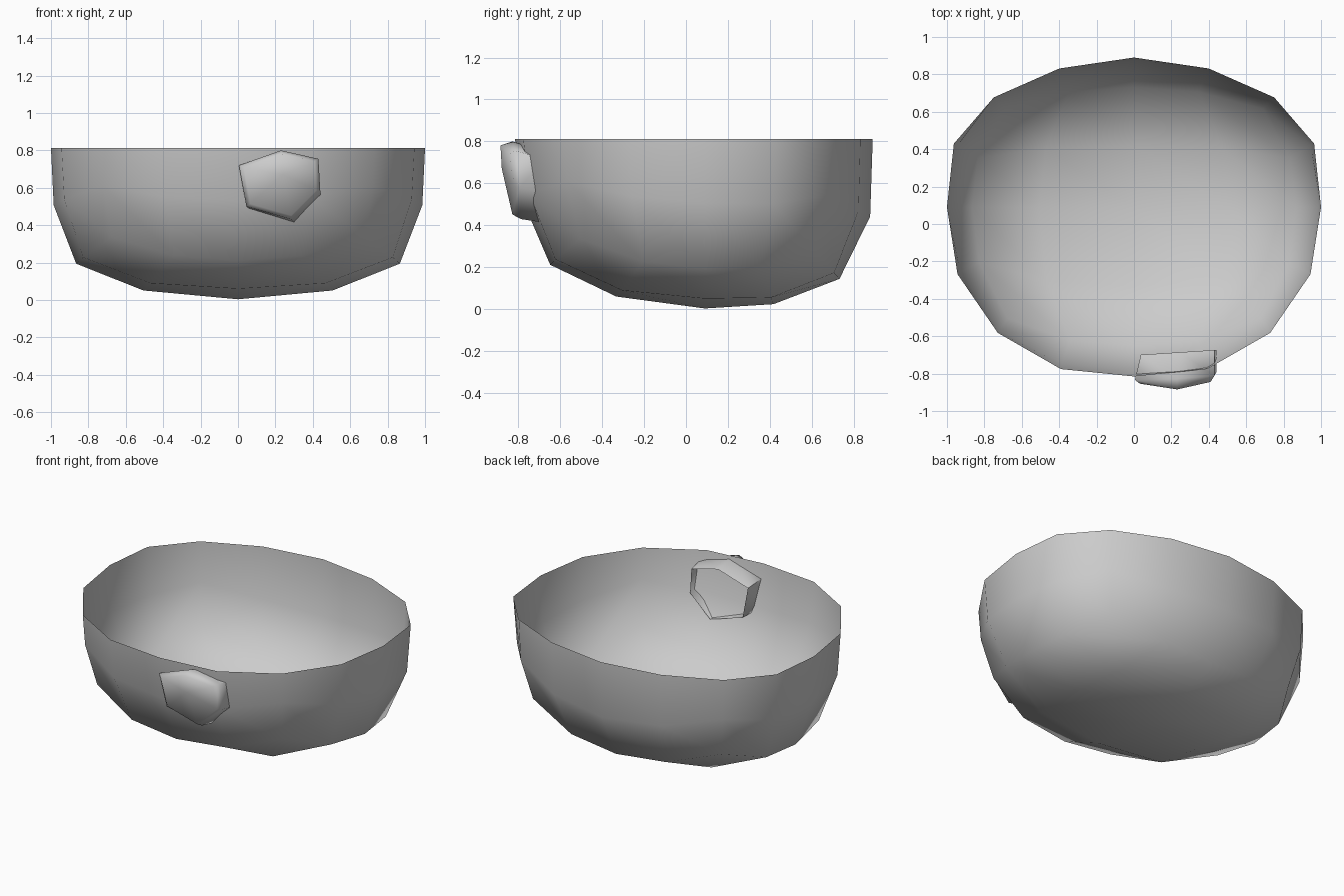
import bpy, bmesh, math
from mathutils import Vector

cube = bpy.data.objects.get("Cube")
if cube:
    bpy.data.objects.remove(cube, do_unlink=True)

RIM = 0.812

grey = bpy.data.materials.new("plain_grey")
grey.use_nodes = True
colour = (0.6, 0.6, 0.6, 1)
grey.diffuse_color = colour
grey.node_tree.nodes["Principled BSDF"].inputs["Base Color"].default_value = colour


def finish(name, bm, angle):
    bmesh.ops.recalc_face_normals(bm, faces=bm.faces)
    mesh = bpy.data.meshes.new(name)
    bm.to_mesh(mesh)
    bm.free()
    mesh.materials.append(grey)
    obj = bpy.data.objects.new(name, mesh)
    bpy.context.collection.objects.link(obj)
    bpy.ops.object.select_all(action='DESELECT')
    obj.select_set(True)
    bpy.context.view_layer.objects.active = obj
    bpy.ops.object.shade_smooth_by_angle(angle=math.radians(angle))
    return obj


def bowl_point(d):
    """Place a unit direction on the bowl: bulged low down, tilted to the back."""
    w = d.z * d.z
    bulge = 0.44 * w + 0.14 * w ** 2 - 0.25 * w ** 3
    corner = abs(d.x * d.y)
    drop = 0.77 + 0.038 * w + 1.35 * (w * (1 - w)) ** 2
    if d.y > 0:
        x = d.x * (1 + bulge + 0.12 * corner)
        y = 0.8 * d.y * (1 + bulge * (1.15 - 1.1 * w) + 0.15 * d.x ** 4)
        tilt = 0.07 * d.y
    else:
        x = d.x * (1 + bulge + 0.06 * corner)
        y = 0.905 * d.y * (1 + 0.68 * bulge + 0.1 * corner)
        tilt = 0.025 * d.y
    if w < 0.001:
        tilt = 0
    return Vector((x, 0.09 + y, max(RIM + d.z * drop - tilt, 0)))


# Bowl: lower half of a rounded cube
bm = bmesh.new()
bmesh.ops.create_cube(bm, size=2)
bmesh.ops.subdivide_edges(bm, edges=bm.edges[:], cuts=3, use_grid_fill=True)
bmesh.ops.delete(bm, geom=[v for v in bm.verts if v.co.z > 0.1], context='VERTS')
for v in bm.verts:
    v.co = bowl_point(Vector([math.tan(c * math.pi / 4) for c in v.co]).normalized())
finish("bowl", bm, 80)

# Knob: six-sided boss with a domed front, open inside the bowl
outline = [(0.005, 0.72), (0.23, 0.80), (0.43, 0.755),
           (0.44, 0.58), (0.29, 0.43), (0.045, 0.50)]
cx, cz = 0.24, 0.63


def ring(bm, scale, y, lean=0, curve=0, shift=(0, 0)):
    verts = []
    for px, pz in outline:
        x, z = px - cx, pz - cz
        verts.append(bm.verts.new((cx + shift[0] + x * scale,
                                   y - lean * z + 0.06 * x + curve * x * x,
                                   cz + shift[1] + z * scale)))
    return verts


bm = bmesh.new()
rings = [ring(bm, 0.93, -0.685, shift=(0.015, -0.03)),
         ring(bm, 1, -0.81, lean=0.1),
         ring(bm, 0.89, -0.86, lean=0.14, curve=0.6)]
for a, b in zip(rings, rings[1:]):
    for i in range(len(a)):
        j = (i + 1) % len(a)
        bm.faces.new((a[i], a[j], b[j], b[i]))
tip = bm.verts.new((cx, -0.878, cz + 0.04))
front = rings[-1]
for i in range(len(front)):
    bm.faces.new((front[i], front[(i + 1) % len(front)], tip))
finish("front_knob", bm, 75)
